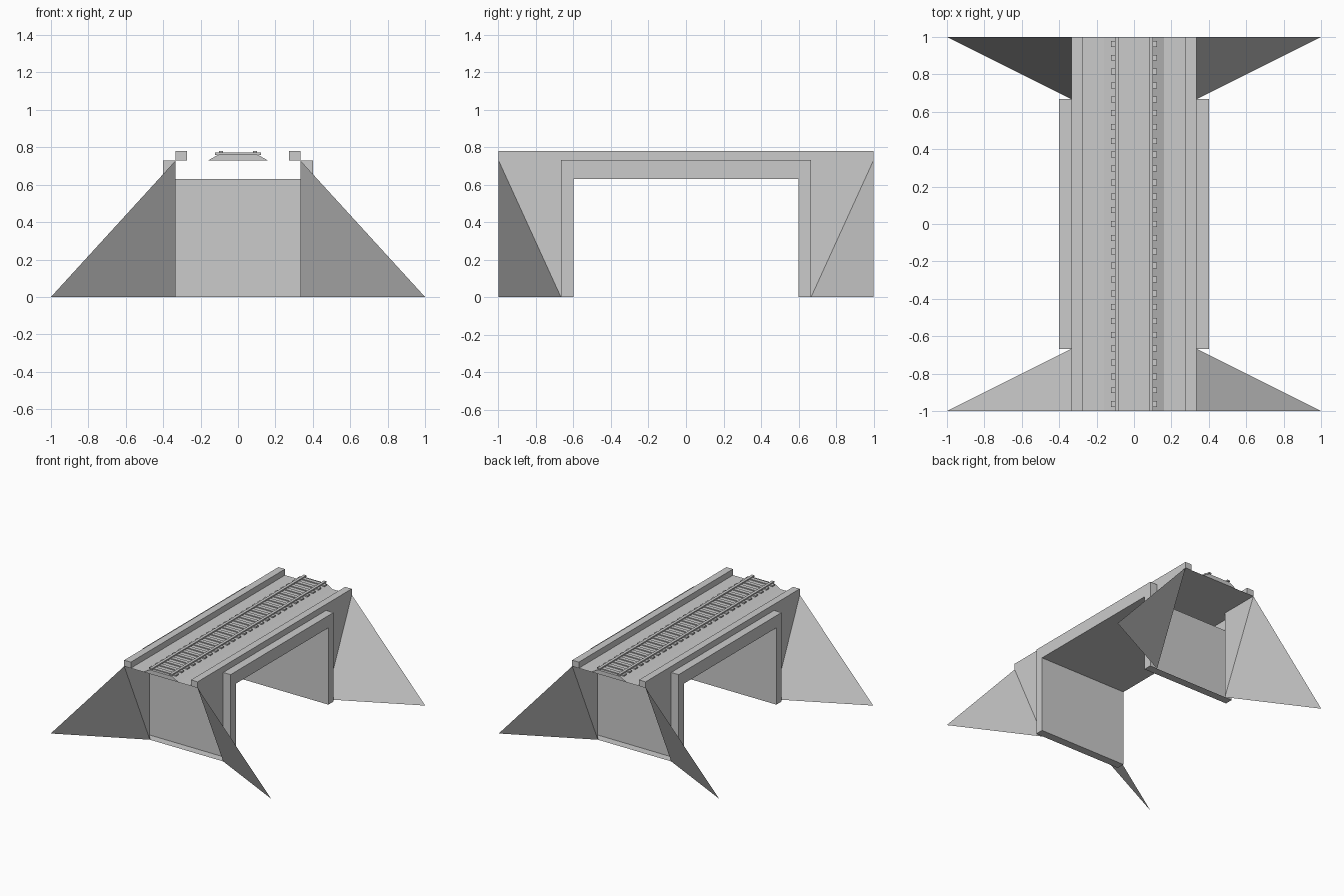
import bpy, bmesh

if "Cube" in bpy.data.objects:
    bpy.data.objects.remove(bpy.data.objects["Cube"])

A, B, C, D = 0.333, 0.40, 0.60, 0.667   # deck half width, portal half width, opening, portal length
H, U = 0.73, 0.63                       # deck height, opening height


def make(name, faces, mirror=(True, True)):
    """Mesh from corner lists, mirrored across the chosen axes."""
    bm = bmesh.new()
    for f in faces:
        bm.faces.new([bm.verts.new(p) for p in f])
    bmesh.ops.remove_doubles(bm, verts=bm.verts, dist=1e-5)
    me = bpy.data.meshes.new(name)
    bm.to_mesh(me)
    bm.free()
    ob = bpy.data.objects.new(name, me)
    bpy.context.collection.objects.link(ob)
    if any(mirror):
        m = ob.modifiers.new("mirror", 'MIRROR')
        m.use_axis = (mirror[0], mirror[1], False)
    return ob


def box(name, x0, x1, y0, y1, z0, z1, mirror=(False, False)):
    p = lambda i, j, k: ((x0, x1)[i], (y0, y1)[j], (z0, z1)[k])
    return make(name, [
        [p(0, 0, 0), p(0, 1, 0), p(1, 1, 0), p(1, 0, 0)],
        [p(0, 0, 1), p(1, 0, 1), p(1, 1, 1), p(0, 1, 1)],
        [p(0, 0, 0), p(1, 0, 0), p(1, 0, 1), p(0, 0, 1)],
        [p(1, 1, 0), p(0, 1, 0), p(0, 1, 1), p(1, 1, 1)],
        [p(0, 1, 0), p(0, 0, 0), p(0, 0, 1), p(0, 1, 1)],
        [p(1, 0, 0), p(1, 1, 0), p(1, 1, 1), p(1, 0, 1)]], mirror)


# Sloping embankment corners with the side walls behind them
make("embankment_wing", [[(1, 1, 0), (A, 1, H), (A, D, 0)]])
make("side_wall", [[(A, D, 0), (A, 1, H), (A, D, H)]])

# Underpass portal: outer frame, tunnel walls, ceiling, feet (open behind the walls)
make("underpass_portal", [
    [(B, C, 0), (B, D, 0), (B, D, H), (B, C, U)],
    [(B, 0, U), (B, C, U), (B, D, H), (B, 0, H)],
    [(B, D, 0), (A, D, 0), (A, D, H), (B, D, H)],
    [(A, 0, H), (B, 0, H), (B, D, H), (A, D, H)],
    [(0, C, 0), (B, C, 0), (B, C, U), (0, C, U)],
    [(0, 0, U), (0, C, U), (B, C, U), (B, 0, U)],
    [(0, C, 0), (0, D, 0), (B, D, 0), (B, C, 0)]])

# Deck sheet and raised kerbs
make("deck", [[(0, 0, H), (A, 0, H), (A, 1, H), (0, 1, H)]])
box("kerb", 0.273, A, -1, 1, H, 0.78, (True, False))

# Ballast bed with sloped shoulders
make("ballast", [
    [(0, 0, 0.763), (0.10, 0, 0.763), (0.10, 1, 0.763), (0, 1, 0.763)],
    [(0.10, 0, 0.763), (0.16, 0, H), (0.16, 1, H), (0.10, 1, 0.763)],
    [(0, 1, H), (0, 1, 0.763), (0.10, 1, 0.763), (0.16, 1, H)]])

# Sleepers and rails
N = 27
step = 2 / N
sleepers = box("sleepers", -0.122, 0.122, -1 + step / 2 - 0.016, -1 + step / 2 + 0.016, 0.76, 0.771)
arr = sleepers.modifiers.new("row", 'ARRAY')
arr.count = N
arr.use_relative_offset = False
arr.use_constant_offset = True
arr.constant_offset_displace = (0, step, 0)
box("rail", 0.079, 0.102, -1, 1, 0.769, 0.78, (True, False))
